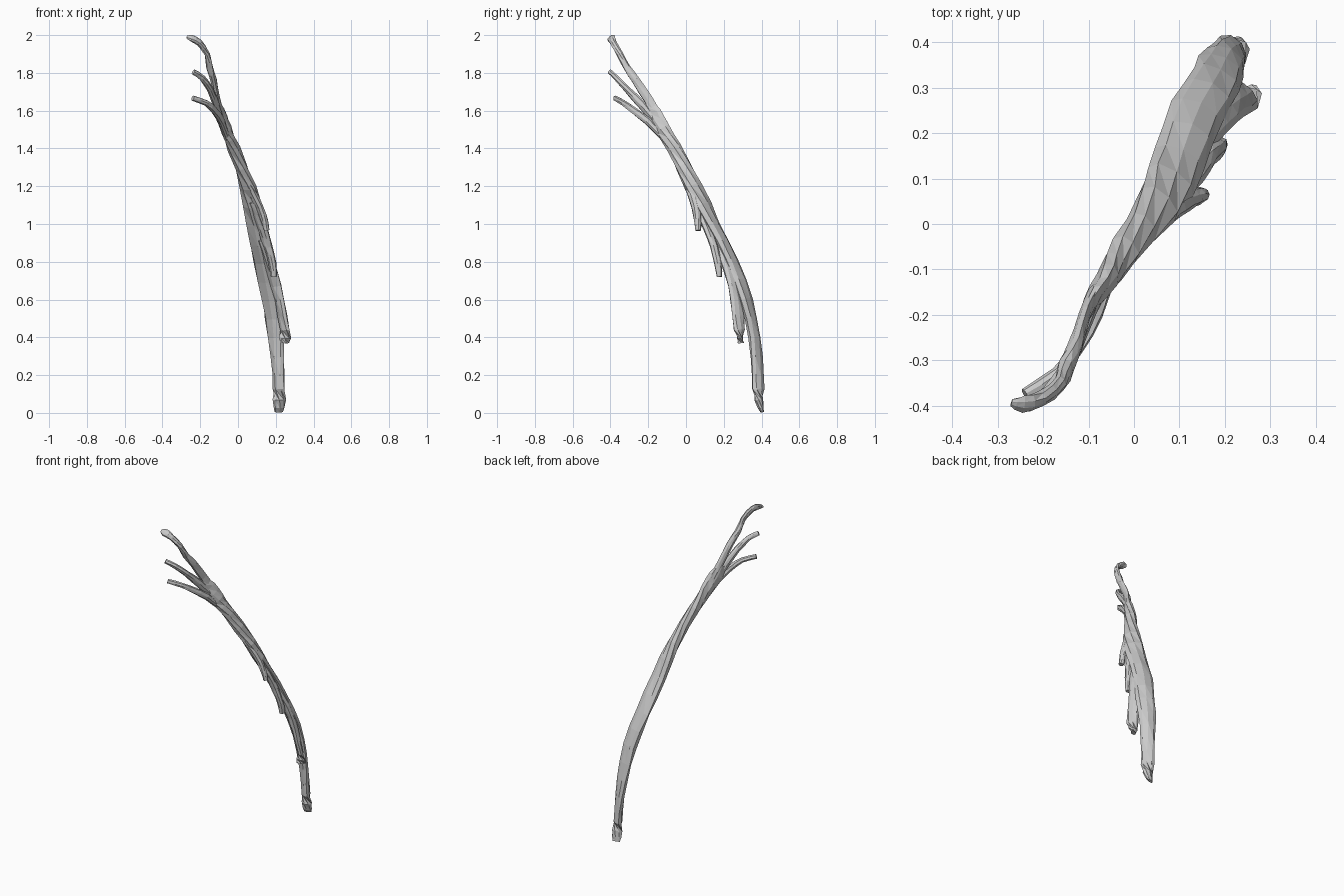
import bpy, bmesh, math, random
from mathutils import Vector

random.seed(4)
UP = Vector((0, 0, 1))
SIDES = 8


def smooth_path(st, steps=2):
    """Catmull-Rom through stations (x, y, z, half width, half thickness, twist)."""
    out = []
    for i in range(len(st) - 1):
        p0, p1, p2, p3 = (st[max(0, min(len(st) - 1, i + k))] for k in (-1, 0, 1, 2))
        for s in range(steps):
            t = s / steps
            out.append([0.5 * (2 * b + (c - a) * t + (2 * a - 5 * b + 4 * c - d) * t * t
                               + (3 * b - a - 3 * c + d) * t ** 3)
                        for a, b, c, d in zip(p0, p1, p2, p3)])
    return out + [list(st[-1])]


def strap(name, stations, rough=0.1):
    """Sweep a flattened, slightly uneven section along a path (bottom to top)."""
    path = smooth_path(stations)
    pts = [Vector(p[:3]) for p in path]
    # lengthwise ridges keep the same profile along the whole strand
    ridge = [1.03 + random.uniform(-rough, rough) for _ in range(SIDES)]
    bm = bmesh.new()
    rings = []
    for i, p in enumerate(path):
        t = (pts[min(i + 1, len(pts) - 1)] - pts[max(i - 1, 0)]).normalized()
        s = t.cross(UP).normalized()
        n = s.cross(t)
        a = math.radians(p[5])
        wide = s * math.cos(a) + n * math.sin(a)
        thick = n * math.cos(a) - s * math.sin(a)
        ring = []
        for k in range(SIDES):
            ang = math.tau * k / SIDES
            r = ridge[k] * (1 + random.uniform(-rough, rough))
            co = pts[i] + (wide * math.cos(ang) * p[3] + thick * math.sin(ang) * p[4]) * r
            co.z = max(0.0, min(2.0, co.z))
            ring.append(bm.verts.new(co))
        rings.append(ring)
    # triangulated skin gives the chipped, faceted bark look
    for a, b in zip(rings, rings[1:]):
        for k in range(SIDES):
            j = (k + 1) % SIDES
            bm.faces.new((a[k], a[j], b[j]))
            bm.faces.new((a[k], b[j], b[k]))
    bm.faces.new(rings[0][::-1])
    bm.faces.new(rings[-1])
    bmesh.ops.recalc_face_normals(bm, faces=bm.faces)
    me = bpy.data.meshes.new(name)
    bm.to_mesh(me)
    bm.free()
    ob = bpy.data.objects.new(name, me)
    bpy.context.collection.objects.link(ob)
    return ob


# main stem: broad and flat low down, twisting edge-on towards the top
strap("main_stem", [
    (.217, .405, .005, .024, .007, 0),
    (.221, .386, .07, .036, .022, 0),
    (.215, .381, .20, .042, .023, 0),
    (.202, .364, .40, .050, .025, 0),
    (.180, .320, .60, .058, .027, 0),
    (.138, .245, .80, .066, .028, 0),
    (.098, .143, 1.00, .063, .031, 5),
    (.055, .042, 1.20, .057, .034, 20),
    (-.021, -.062, 1.40, .038, .031, 55),
    (-.060, -.123, 1.50, .043, .024, 85),
    (-.094, -.174, 1.58, .049, .016, 90),
    (-.108, -.205, 1.64, .036, .010, 90)])

# lower offshoots peeling from the front right edge
strap("lower_offshoot", [
    (.248, .290, .37, .028, .012, 0),
    (.248, .283, .44, .036, .017, 0),
    (.220, .265, .60, .034, .020, 0),
    (.182, .228, .75, .032, .022, 0),
    (.125, .160, .92, .025, .020, 0)])
strap("middle_offshoot", [
    (.192, .176, .72, .015, .015, 0),
    (.184, .169, .79, .020, .019, 0),
    (.160, .148, .88, .023, .020, 0),
    (.130, .113, .98, .026, .021, 0),
    (.078, .052, 1.12, .023, .018, 0)])
strap("upper_offshoot", [
    (.153, .064, .965, .014, .014, 0),
    (.140, .062, 1.02, .021, .019, 0),
    (.114, .051, 1.09, .024, .021, 0),
    (.070, .024, 1.18, .026, .021, 10),
    (.010, -.025, 1.31, .022, .018, 40)])

# three twigs fanning out at the top
strap("top_twig", [
    (-.085, -.150, 1.57, .024, .014, 90),
    (-.108, -.200, 1.66, .023, .014, 90),
    (-.128, -.268, 1.76, .021, .016, 90),
    (-.150, -.314, 1.83, .018, .019, 70),
    (-.163, -.352, 1.90, .017, .014, 60),
    (-.205, -.385, 1.96, .018, .016, 60),
    (-.245, -.397, 1.985, .022, .012, 45),
    (-.270, -.393, 1.99, .010, .006, 45)])
strap("middle_twig", [
    (-.080, -.150, 1.53, .018, .015, 90),
    (-.113, -.230, 1.625, .023, .014, 90),
    (-.148, -.315, 1.715, .018, .015, 90),
    (-.190, -.370, 1.775, .016, .014, 90),
    (-.237, -.402, 1.805, .014, .011, 90)])
strap("low_twig", [
    (-.045, -.085, 1.42, .012, .014, 90),
    (-.086, -.200, 1.54, .021, .016, 90),
    (-.125, -.275, 1.60, .019, .015, 90),
    (-.168, -.330, 1.64, .016, .014, 90),
    (-.240, -.375, 1.665, .014, .012, 90)])
